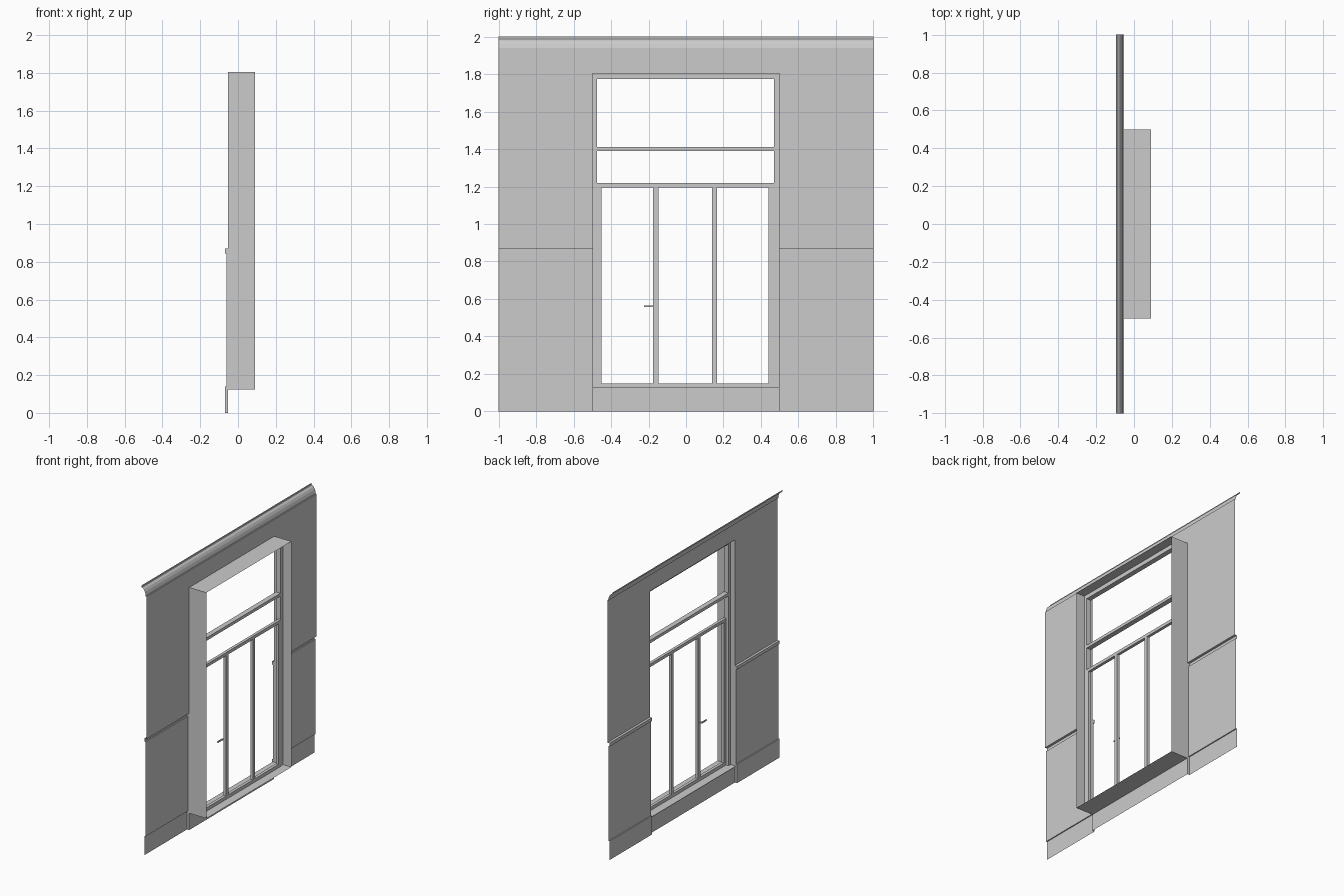
import bpy
import bmesh

cube = bpy.data.objects.get("Cube")
if cube:
    bpy.data.objects.remove(cube, do_unlink=True)

grey = bpy.data.materials.new("plain_grey")
grey.use_nodes = True
COLOUR = (0.6, 0.6, 0.6, 1)
grey.diffuse_color = COLOUR
grey.node_tree.nodes["Principled BSDF"].inputs["Base Color"].default_value = COLOUR

# Main dimensions
HALF_WALL, HALF_OPEN = 1.0, 0.5
SILL, HEAD = 0.125, 1.806
INNER, OUTER = -0.052, 0.09


def finish(name, bm):
    mesh = bpy.data.meshes.new(name)
    bm.to_mesh(mesh)
    bm.free()
    mesh.materials.append(grey)
    obj = bpy.data.objects.new(name, mesh)
    bpy.context.collection.objects.link(obj)
    return obj


def sheet(name, profile, y0, y1):
    """Sweep an open (x, z) profile along y as a thin skin."""
    bm = bmesh.new()
    rows = [[bm.verts.new((x, y, z)) for x, z in profile] for y in (y0, y1)]
    for i in range(len(profile) - 1):
        bm.faces.new((rows[0][i], rows[1][i], rows[1][i + 1], rows[0][i + 1]))
    return finish(name, bm)


def box(name, xs, ys, zs):
    bm = bmesh.new()
    bmesh.ops.create_cube(bm, size=1)
    for v in bm.verts:
        v.co = [r[0] if c < 0 else r[1] for c, r in zip(v.co, (xs, ys, zs))]
    return finish(name, bm)


# Wall profile: skirting, lower panel, dado rail
dado = [(-0.07, 0), (-0.07, 0.14), (-0.062, 0.14), (-0.062, 0.845),
        (-0.07, 0.845), (-0.07, 0.87), (INNER, 0.87)]
# Cornice moulding at the top
cornice = [(INNER, 1.93), (-0.06, 1.93), (-0.06, 1.94), (-0.066, 1.96),
           (-0.076, 1.977), (-0.09, 1.988), (-0.096, 1.988), (-0.096, 2.0)]

# Side walls and the jambs that close their profile at the opening
for side, s in (("left", 1), ("right", -1)):
    sheet(side + "_wall", dado + [(INNER, HEAD)], s * HALF_OPEN, s * HALF_WALL)
    bm = bmesh.new()
    outline = dado + [(INNER, HEAD), (OUTER, HEAD), (OUTER, SILL),
                      (INNER, SILL), (INNER, 0)]
    bm.faces.new([bm.verts.new((x, s * HALF_OPEN, z)) for x, z in outline])
    finish(side + "_jamb", bm)

sheet("upper_wall", [(INNER, HEAD)] + cornice, -HALF_WALL, HALF_WALL)
sheet("apron", [(INNER, 0), (INNER, SILL)], -HALF_OPEN, HALF_OPEN)
sheet("sill", [(-0.062, SILL), (OUTER, SILL)], -HALF_OPEN, HALF_OPEN)
sheet("head", [(INNER, HEAD), (OUTER, HEAD)], -HALF_OPEN, HALF_OPEN)

# Fixed outer frame
FRAME = (-0.018, 0.02)
for side, y0, y1 in (("right", -0.5, -0.475), ("left", 0.47, 0.5)):
    box(side + "_frame_post", FRAME, (y0, y1), (SILL, HEAD))
box("frame_top", FRAME, (-0.475, 0.47), (1.775, HEAD))
box("transom_bar", FRAME, (-0.475, 0.47), (1.39, 1.412))

# Door leaves: stiles and rails
LEAF = (0.003, 0.025)
stiles = (("right_stile", -0.475, -0.45), ("right_mullion", -0.175, -0.147),
          ("left_mullion", 0.14, 0.165), ("left_stile", 0.44, 0.47))
for name, y0, y1 in stiles:
    box(name, LEAF, (y0, y1), (0.15, 1.195))
for name, z0, z1 in (("bottom_rail", SILL, 0.15), ("top_rail", 1.195, 1.218)):
    box(name, LEAF, (-0.475, 0.47), (z0, z1))

# Lever handle
box("handle_stem", (-0.015, 0.003), (-0.175, -0.165), (0.556, 0.565))
box("handle_lever", (-0.015, -0.007), (-0.225, -0.165), (0.556, 0.565))
